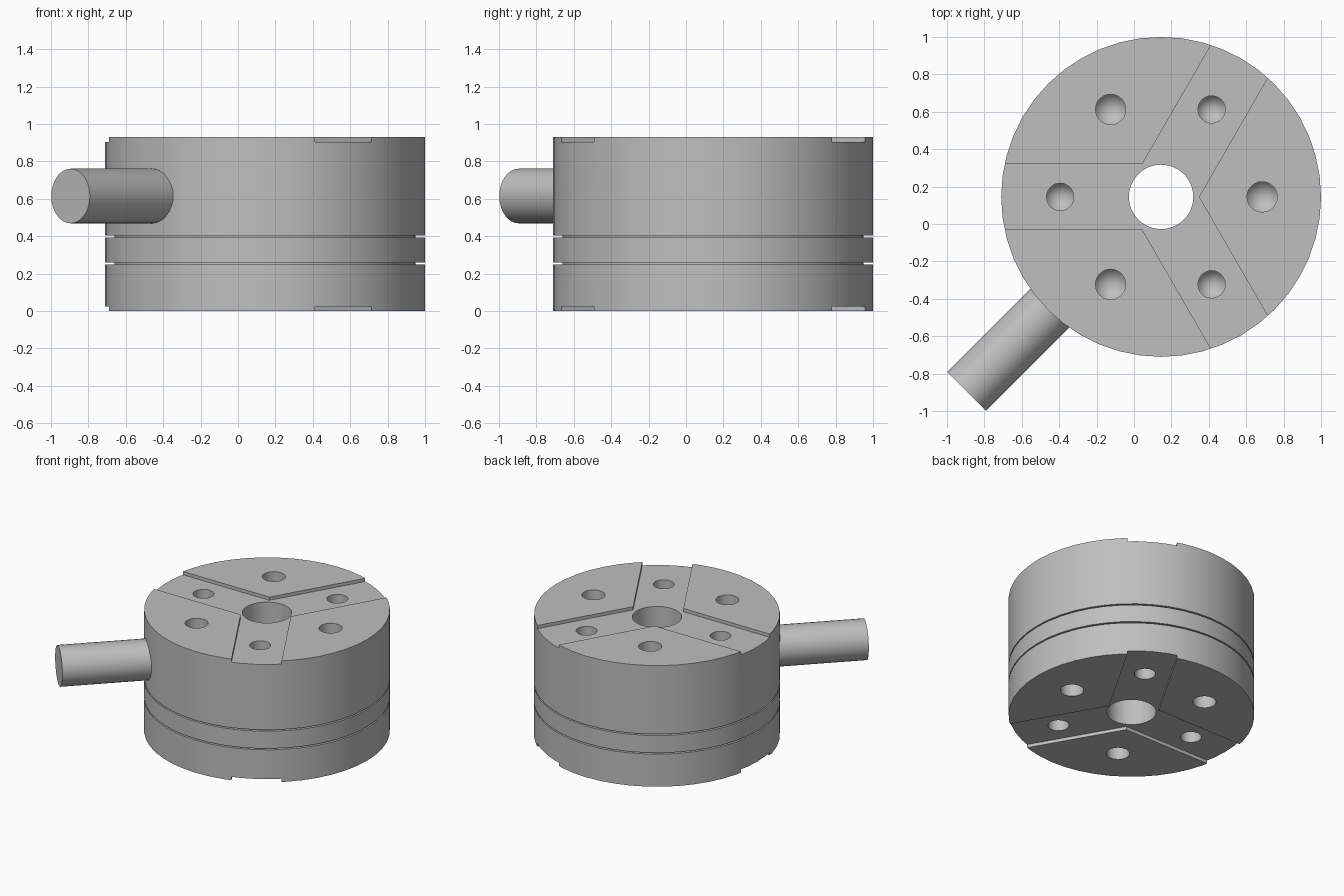
import bpy, bmesh, math
from mathutils import Vector, Matrix

cube = bpy.data.objects.get("Cube")
if cube:
    bpy.data.objects.remove(cube, do_unlink=True)

CENTRE = Vector((0.145, 0.145, 0))
RADIUS, HEIGHT = 0.855, 0.93
BORE = 0.172
SLOT_HALF, SLOT_DEPTH = 0.175, 0.025
ARMS = [math.radians(a) for a in (60, 180, 300)]

steel = bpy.data.materials.new("grey_steel")
steel.use_nodes = True
steel.diffuse_color = (0.52, 0.52, 0.52, 1)
steel.node_tree.nodes["Principled BSDF"].inputs["Base Color"].default_value = steel.diffuse_color


def finish(bm, name, helper=False):
    bmesh.ops.recalc_face_normals(bm, faces=bm.faces)
    mesh = bpy.data.meshes.new(name)
    bm.to_mesh(mesh)
    bm.free()
    mesh.materials.append(steel)
    obj = bpy.data.objects.new(name, mesh)
    bpy.context.collection.objects.link(obj)
    obj.hide_render = helper
    return obj


def lathe(bm, profile, centre, segments):
    """Revolve a closed (radius, z) profile about a vertical axis."""
    verts = [bm.verts.new(centre + Vector((r, 0, z))) for r, z in profile]
    edges = [bm.edges.new((a, b)) for a, b in zip(verts, verts[1:] + verts[:1])]
    bmesh.ops.spin(bm, geom=verts + edges, cent=centre, axis=(0, 0, 1),
                   angle=math.tau, steps=segments, use_merge=True)
    bmesh.ops.remove_doubles(bm, verts=bm.verts, dist=1e-5)


def polar(r, angle):
    return Vector((r * math.cos(angle), r * math.sin(angle), 0))


def smooth(obj, degrees=30):
    bpy.ops.object.select_all(action='DESELECT')
    obj.select_set(True)
    bpy.context.view_layer.objects.active = obj
    bpy.ops.object.shade_smooth_by_angle(angle=math.radians(degrees))


# Drum with central bore and two thin grooves round the side
profile = [(BORE, 0), (RADIUS, 0)]
for z in (0.25, 0.393):
    profile += [(RADIUS, z), (RADIUS - 0.05, z), (RADIUS - 0.05, z + 0.01), (RADIUS, z + 0.01)]
profile += [(RADIUS, HEIGHT), (BORE, HEIGHT)]
bm = bmesh.new()
lathe(bm, profile, CENTRE, 48)
drum = finish(bm, "drum")

# Three-armed shallow channels in both end faces
bm = bmesh.new()
for low in (HEIGHT - SLOT_DEPTH, SLOT_DEPTH - 0.2):
    ring = []
    for a in ARMS:
        side = polar(SLOT_HALF, a + math.pi / 2)
        for offset in (polar(1.1, a) - side, polar(1.1, a) + side,
                       polar(SLOT_HALF / math.sin(math.pi / 3), a + math.pi / 3)):
            ring.append(bm.verts.new(CENTRE + offset + Vector((0, 0, low))))
    face = bm.faces.new(ring)
    new = bmesh.ops.extrude_face_region(bm, geom=[face])["geom"]
    bmesh.ops.translate(bm, vec=(0, 0, 0.2), verts=[v for v in new if isinstance(v, bmesh.types.BMVert)])
channel_cutter = finish(bm, "channel_cutter", True)

# Blind drilled holes with conical bottoms, in both end faces
bm = bmesh.new()
for i in range(6):
    r = 0.073 if i % 2 else 0.081
    pos = CENTRE + polar(0.54, i * math.pi / 3)
    for face_z, inward in ((HEIGHT, -1), (0, 1)):
        hole = bmesh.new()
        start = face_z - inward * 0.1
        rim, tip = face_z + inward * 0.2, face_z + inward * 0.3
        verts = bmesh.ops.create_cone(hole, cap_ends=True, segments=24, radius1=r, radius2=r,
                                      depth=0.3,
                                      matrix=Matrix.Translation(pos + Vector((0, 0, (start + rim) / 2))))
        end = next(f for f in hole.faces if f.normal.z * inward > 0.9)
        poked = bmesh.ops.poke(hole, faces=[end])["verts"]
        poked[0].co.z = tip
        temp = bpy.data.meshes.new("hole")
        hole.to_mesh(temp)
        hole.free()
        bm.from_mesh(temp)
        bpy.data.meshes.remove(temp)
hole_cutter = finish(bm, "hole_cutter", True)

# Cut the drum, then drop the cutters
bpy.context.view_layer.objects.active = drum
for cutter in (channel_cutter, hole_cutter):
    mod = drum.modifiers.new(cutter.name, 'BOOLEAN')
    mod.operation, mod.solver, mod.object = 'DIFFERENCE', 'EXACT', cutter
    bpy.ops.object.modifier_apply(modifier=mod.name)
    bpy.data.objects.remove(cutter, do_unlink=True)
smooth(drum)

# Round handle sticking out radially at the front right
outer, inner = Vector((-0.895, -0.895, 0.615)), Vector((-0.4, -0.4, 0.615))
axis = inner - outer
bm = bmesh.new()
bmesh.ops.create_cone(bm, cap_ends=True, segments=32, radius1=0.146, radius2=0.146, depth=axis.length,
                      matrix=Matrix.Translation((outer + inner) / 2)
                      @ axis.to_track_quat('Z', 'Y').to_matrix().to_4x4())
smooth(finish(bm, "handle"))
